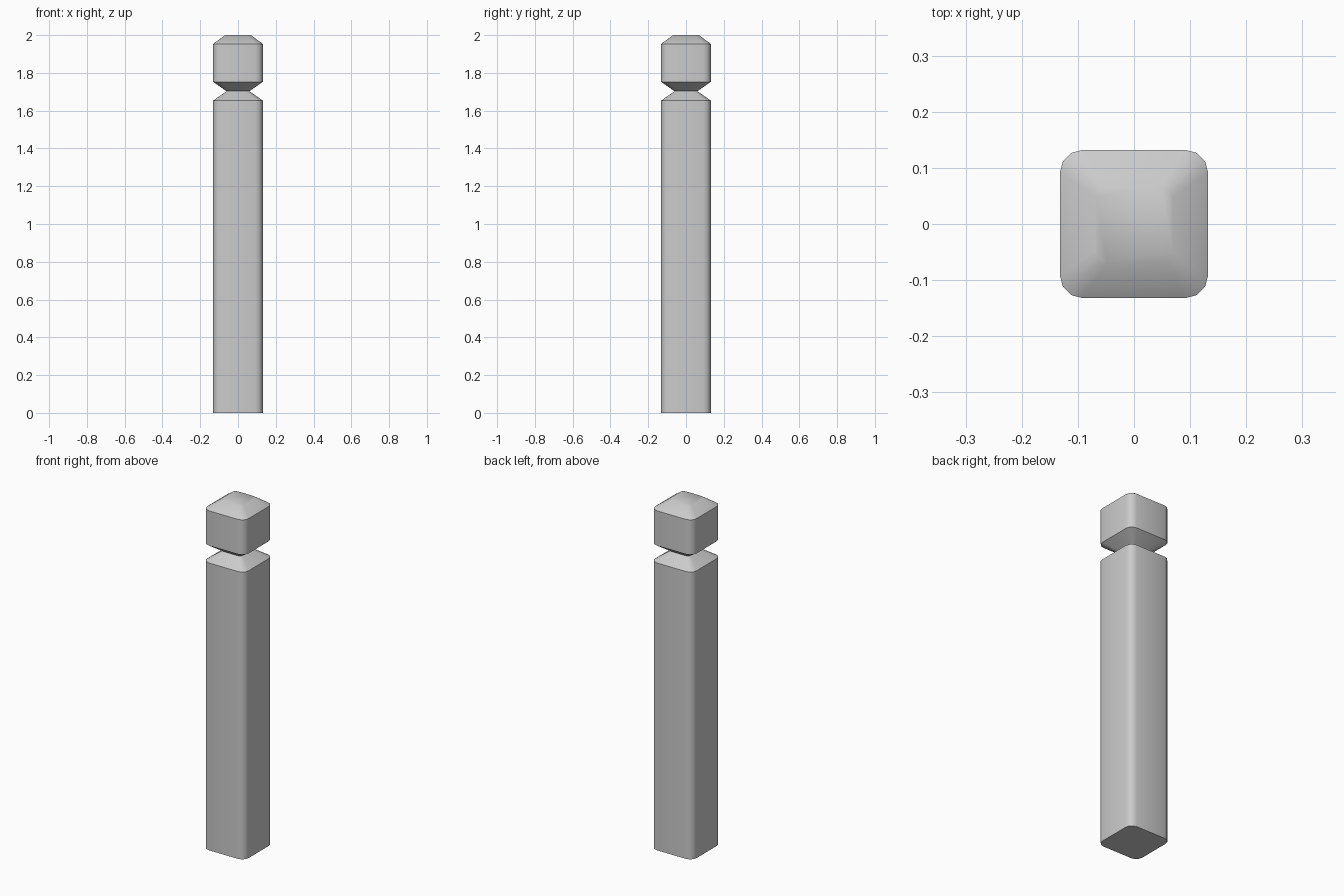
import bpy, bmesh
from math import cos, sin, pi, radians

if "Cube" in bpy.data.objects:
    bpy.data.objects.remove(bpy.data.objects["Cube"])

HALF, RADIUS, STEPS = 0.132, 0.04, 3


def rounded_square(scale):
    """Rounded square outline, counter-clockwise."""
    c = HALF - RADIUS
    points = []
    for corner, (sx, sy) in enumerate([(1, 1), (-1, 1), (-1, -1), (1, -1)]):
        for i in range(STEPS + 1):
            a = (corner + i / STEPS) * pi / 2
            points.append(((sx * c + RADIUS * cos(a)) * scale,
                           (sy * c + RADIUS * sin(a)) * scale))
    return points


# Height and outline scale: shaft, notched neck, head, chamfered top
levels = [(0, 1), (1.653, 1), (1.703, 0.46), (1.753, 1), (1.953, 1), (2.0, 0.52)]

bm = bmesh.new()
rings = [[bm.verts.new((x, y, z)) for x, y in rounded_square(s)] for z, s in levels]
for low, high in zip(rings, rings[1:]):
    n = len(low)
    for i in range(n):
        j = (i + 1) % n
        bm.faces.new((low[i], low[j], high[j], high[i]))
bm.faces.new(rings[0][::-1])
bm.faces.new(rings[-1])
mesh = bpy.data.meshes.new("fence_post")
bm.to_mesh(mesh)
bm.free()

post = bpy.data.objects.new("fence_post", mesh)
bpy.context.collection.objects.link(post)
bpy.context.view_layer.objects.active = post
post.select_set(True)
bpy.ops.object.shade_smooth_by_angle(angle=radians(45))
